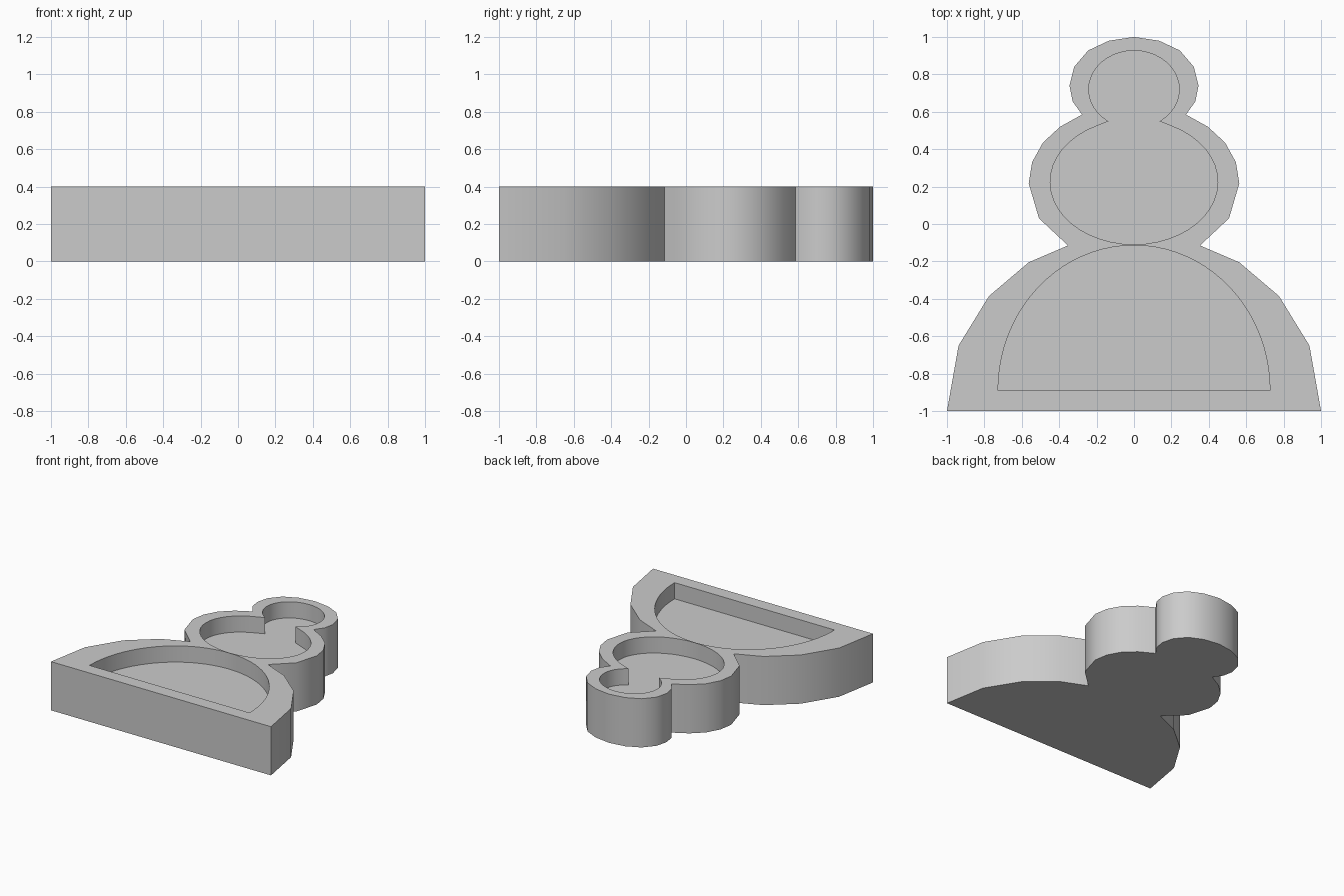
import bpy
import bmesh
from math import cos, sin, radians
from mathutils import Vector

HEIGHT = 0.40
FLOOR = 0.267

cube = bpy.data.objects.get("Cube")
if cube:
    bpy.data.objects.remove(cube, do_unlink=True)


def arc(cy, rx, ry, start, end, steps):
    """Points on an ellipse centred on the y axis, angles in degrees."""
    angles = [radians(start + (end - start) * i / steps) for i in range(steps + 1)]
    return [(rx * cos(a), cy + ry * sin(a)) for a in angles]


def mirrored(half):
    """Close a right-hand half profile into a full symmetric loop."""
    left = [(-x, y) for x, y in reversed(half) if x > 1e-4]
    return half + left


def ring(bm, points, z):
    verts = [bm.verts.new((x, y, z)) for x, y in points]
    edges = [bm.edges.new((v, verts[(i + 1) % len(verts)])) for i, v in enumerate(verts)]
    return verts, edges


def wall(bm, lower, upper):
    n = len(lower)
    for i in range(n):
        j = (i + 1) % n
        bm.faces.new((lower[i], lower[j], upper[j], upper[i]))


# Outer silhouette: round head, round body, wide domed base
outline = mirrored([
    (0, 1), (.134, .98), (.245, .928), (.32, .84), (.345, .74), (.328, .655),
    (.278, .585), (.395, .52), (.487, .435), (.545, .33), (.563, .217),
    (.508, .03), (.353, -.115), (.563, -.205), (.775, -.385), (.938, -.65), (1, -1)])

# Recesses: head joined to body, and a half dome in the base
head_body = mirrored(arc(.72, .242, .207, 90, -55.5, 16)
                     + arc(.225, .448, .334, 72.2, -90, 20)[1:])
base_dome = mirrored(arc(-.89, .727, .776, 90, 0, 20))

bm = bmesh.new()

# Solid underside and outer wall
bottom, _ = ring(bm, outline, 0)
top, rim_edges = ring(bm, outline, HEIGHT)
bm.faces.new(bottom)
wall(bm, bottom, top)

# Recess walls and floors
for loop in (head_body, base_dome):
    low, _ = ring(bm, loop, FLOOR)
    high, edges = ring(bm, loop, HEIGHT)
    bm.faces.new(low)
    wall(bm, low, high)
    rim_edges += edges

# Flat rim around the recesses
bmesh.ops.triangle_fill(bm, use_beauty=True, edges=rim_edges, normal=Vector((0, 0, 1)))
bmesh.ops.recalc_face_normals(bm, faces=bm.faces)

mesh = bpy.data.meshes.new("recessed_tray")
bm.to_mesh(mesh)
bm.free()
tray = bpy.data.objects.new("recessed_tray", mesh)
bpy.context.collection.objects.link(tray)

# Plain grey material
grey = bpy.data.materials.new("light_grey")
grey.use_nodes = True
colour = (.6, .6, .6, 1)
grey.diffuse_color = colour
grey.node_tree.nodes["Principled BSDF"].inputs["Base Color"].default_value = colour
mesh.materials.append(grey)

# Smooth curved walls, crisp corners
bpy.ops.object.select_all(action='DESELECT')
tray.select_set(True)
bpy.context.view_layer.objects.active = tray
bpy.ops.object.shade_smooth_by_angle(angle=radians(40))
